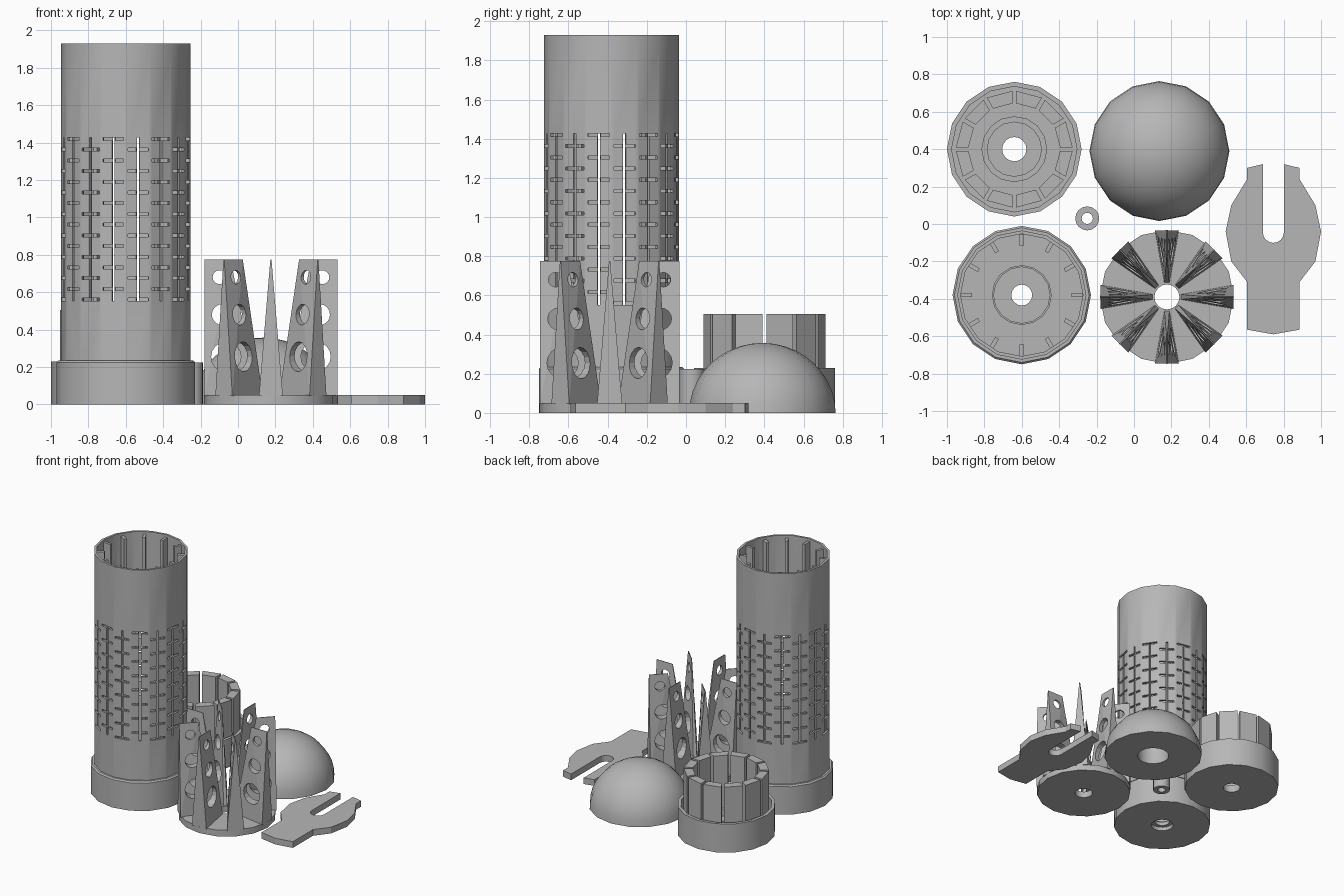
import bpy, bmesh, math
from mathutils import Vector, Matrix

if "Cube" in bpy.data.objects:
    bpy.data.objects.remove(bpy.data.objects["Cube"])

grey = bpy.data.materials.new("plain_grey")
grey.diffuse_color = (0.47, 0.47, 0.47, 1)
grey.use_nodes = True
grey.node_tree.nodes["Principled BSDF"].inputs["Base Color"].default_value = grey.diffuse_color
SIDES = 16


def finish(name, bm, loc=(0, 0, 0), cutter=None, smooth=True):
    """Turn a bmesh into an object, cut it if asked, and shade it."""
    bmesh.ops.recalc_face_normals(bm, faces=bm.faces)
    me = bpy.data.meshes.new(name)
    bm.to_mesh(me)
    bm.free()
    me.materials.append(grey)
    ob = bpy.data.objects.new(name, me)
    ob.location = loc
    bpy.context.collection.objects.link(ob)
    bpy.ops.object.select_all(action='DESELECT')
    bpy.context.view_layer.objects.active = ob
    ob.select_set(True)
    if cutter:
        mod = ob.modifiers.new("cut", 'BOOLEAN')
        mod.object, mod.solver = cutter, 'EXACT'
        bpy.context.view_layer.update()
        bpy.ops.object.modifier_apply(modifier=mod.name)
        bpy.data.objects.remove(cutter)
    if smooth:
        bpy.ops.object.shade_smooth_by_angle(angle=math.radians(30))
    return ob


def lathe(bm, profile, sides=SIDES):
    """Revolve a closed (radius, height) outline about z."""
    rings = []
    for i in range(sides):
        a = 2 * math.pi * i / sides
        rings.append([bm.verts.new((r * math.cos(a), r * math.sin(a), z)) for r, z in profile])
    n = len(profile)
    for i in range(sides):
        p, q = rings[i], rings[(i + 1) % sides]
        for j in range(n):
            k = (j + 1) % n
            if profile[j][0] + profile[k][0] > 1e-6:
                bm.faces.new((p[j], q[j], q[k], p[k]))
    bmesh.ops.remove_doubles(bm, verts=bm.verts, dist=1e-6)


def ring(bm, r_in, r_out, z0, z1):
    lathe(bm, [(r_in, z0), (r_out, z0), (r_out, z1), (r_in, z1)])


def prism(bm, low, high):
    """Join two matching outlines into a solid."""
    a = [bm.verts.new(p) for p in low]
    b = [bm.verts.new(p) for p in high]
    bm.faces.new(a[::-1])
    bm.faces.new(b)
    for i in range(len(a)):
        j = (i + 1) % len(a)
        bm.faces.new((a[i], a[j], b[j], b[i]))


def turn(points, angle):
    m = Matrix.Rotation(angle, 3, 'Z')
    return [m @ Vector(p) for p in points]


# ---- tall tube: stepped base, slotted wall, inner ribs ----
TUBE = (-0.60, -0.38, 0)
bm = bmesh.new()
lathe(bm, [(0.085, 0), (0.37, 0), (0.37, 0.225), (0.36, 0.235), (0.33, 0.235), (0.33, 0.06),
           (0.16, 0.06), (0.16, 0.12), (0.15, 0.12), (0.15, 0.06), (0.056, 0.06),
           (0.056, 0.03), (0.085, 0.03)])
finish("tube_base", bm, TUBE)

# comb-shaped cutters: a vertical slit crossed by short bars, staggered by column
ROWS, Z0, STEP = 16, 0.56, 0.0573
SLIT, BAR, THICK = 0.007, 0.056, 0.008
bm = bmesh.new()
for c in range(SIDES):
    side = [(SLIT, Z0 - THICK)]
    for row in range(c % 2, ROWS, 2):
        z = Z0 + row * STEP
        side += [(SLIT, z - THICK), (BAR, z - THICK), (BAR, z + THICK), (SLIT, z + THICK)]
    side.append((SLIT, Z0 + (ROWS - 1) * STEP + THICK))
    side = [p for i, p in enumerate(side) if i == 0 or p != side[i - 1]]
    outline = side + [(-x, z) for x, z in reversed(side)]
    ang = 2 * math.pi * (c + 0.5) / SIDES
    prism(bm, turn([(0.29, x, z) for x, z in outline], ang),
          turn([(0.38, x, z) for x, z in outline], ang))
bmesh.ops.remove_doubles(bm, verts=bm.verts, dist=1e-6)
slots = finish("slot_cutter", bm, TUBE, smooth=False)
slots.hide_render = True
bm = bmesh.new()
ring(bm, 0.327, 0.345, 0.05, 1.93)
finish("tube_wall", bm, TUBE, slots)

bm = bmesh.new()
for i in range(12):
    rib = [(0.265, -0.011), (0.325, -0.011), (0.325, 0.011), (0.265, 0.011)]
    prism(bm, turn([(x, y, 0.05) for x, y in rib], math.pi * i / 6),
          turn([(x, y, 1.91) for x, y in rib], math.pi * i / 6))
finish("tube_ribs", bm, TUBE, smooth=False)

# ---- cap: cup with a ring of upright teeth ----
CAP = (-0.64, 0.40, 0)
bm = bmesh.new()
lathe(bm, [(0.065, 0), (0.36, 0), (0.36, 0.23), (0.335, 0.23), (0.335, 0.06), (0.176, 0.06),
           (0.176, 0.12), (0.145, 0.12), (0.145, 0.06), (0.065, 0.06)])
finish("cap_cup", bm, CAP)
bm = bmesh.new()
for i in range(12):
    tooth = []
    for r, s in ((0.245, -1), (0.312, -1), (0.312, 1), (0.245, 1)):
        a = s * (math.pi / 12 - math.asin(0.010 / r))
        tooth.append((r * math.cos(a), r * math.sin(a)))
    ang = math.pi * (i + 0.5) / 6
    prism(bm, turn([(x, y, 0.05) for x, y in tooth], ang),
          turn([(x, y, 0.505) for x, y in tooth], ang))
finish("cap_teeth", bm, CAP, smooth=False)

# ---- dome with a blind hole underneath ----
bm = bmesh.new()
arc = [(0.374 * math.cos(t), 0.357 * math.sin(t)) for t in [math.pi / 2 * i / 10 for i in range(10)]]
lathe(bm, arc + [(0, 0.357), (0, 0.15), (0.12, 0.15), (0.12, 0)])
finish("dome", bm, (0.136, 0.39, 0))

# ---- finned disk: eight tapered fins with three holes each ----
FIN = (0.176, -0.39, 0)
bm = bmesh.new()
ring(bm, 0.067, 0.358, 0, 0.05)
finish("fin_disk", bm, FIN)
bm, cut = bmesh.new(), bmesh.new()
for i in range(8):
    ang = math.pi * i / 4
    low = [(0.075, -0.0135, 0.045), (0.356, -0.064, 0.045), (0.356, 0.064, 0.045), (0.075, 0.0135, 0.045)]
    high = [(0.215, -0.002, 0.775), (0.356, -0.003, 0.775), (0.356, 0.003, 0.775), (0.215, 0.002, 0.775)]
    prism(bm, turn(low, ang), turn(high, ang))
    for r, z, rad in ((0.275, 0.68, 0.037), (0.26, 0.48, 0.056), (0.24, 0.255, 0.08)):
        circle = [(r + rad * math.cos(t), z + rad * math.sin(t))
                  for t in [2 * math.pi * k / SIDES for k in range(SIDES)]]
        prism(cut, turn([(x, -0.062, h) for x, h in circle], ang),
              turn([(x, 0.062, h) for x, h in circle], ang))
holes = finish("hole_cutter", cut, FIN, smooth=False)
holes.hide_render = True
bmesh.ops.triangulate(bm, faces=bm.faces)
finish("fins", bm, FIN, holes, smooth=False)

# ---- small spacer tube ----
bm = bmesh.new()
ring(bm, 0.03, 0.064, 0, 0.225)
finish("spacer", bm, (-0.25, 0.03, 0))

# ---- flat open-ended wrench, mirrored outline ----
half = [(0.14, -0.565), (0.14, -0.31), (0.225, -0.20), (0.255, -0.04), (0.225, 0.10),
        (0.14, 0.24), (0.14, 0.30), (0.056, 0.32)]
half += [(0.056 * math.cos(t), -0.045 - 0.056 * math.sin(t)) for t in [math.pi / 8 * k for k in range(4)]]
outline = [(0, -0.59)] + half + [(0, -0.101)] + [(-x, y) for x, y in reversed(half)]
bm = bmesh.new()
prism(bm, [(x, y, 0) for x, y in outline], [(x, y, 0.05) for x, y in outline])
finish("wrench", bm, (0.745, 0, 0), smooth=False)
